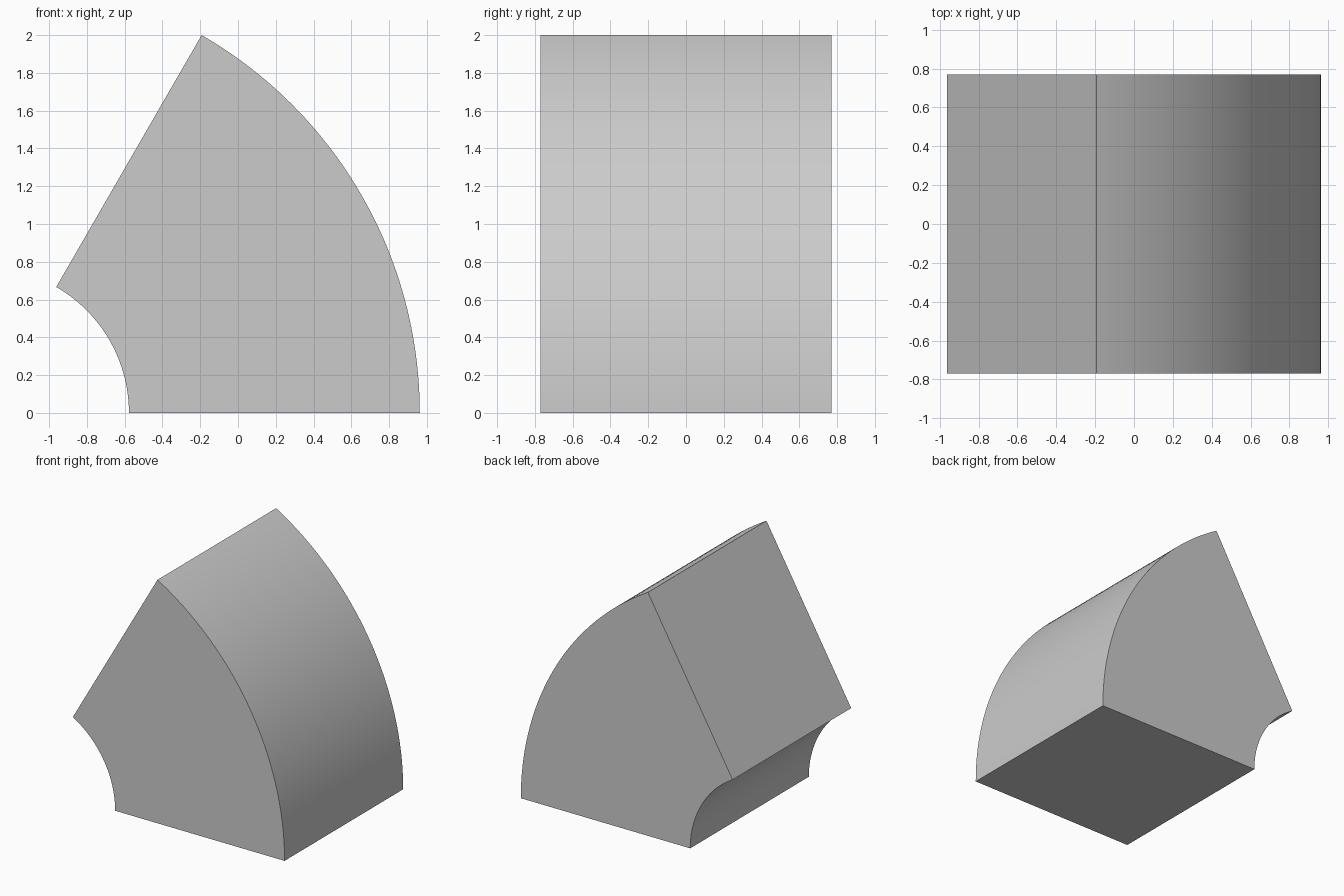
import bpy, bmesh
from math import radians
from mathutils import Vector

if "Cube" in bpy.data.objects:
    bpy.data.objects.remove(bpy.data.objects["Cube"])

OUTER = 2.3094          # outer bend radius (60 degree sweep reaches z = 2)
INNER = OUTER / 3       # inner bend radius
HALF = INNER            # half depth along y
CX = OUTER * -0.5 - INNER * 0.25   # bend axis, centres the part on x
STEPS = 48

bm = bmesh.new()

# Square cross-section lying on the ground
corners = [(INNER, -HALF), (OUTER, -HALF), (OUTER, HALF), (INNER, HALF)]
base = bm.faces.new([bm.verts.new((CX + x, y, 0)) for x, y in corners])
cap = bmesh.ops.duplicate(bm, geom=[base] + base.edges[:] + base.verts[:])
start = [g for g in cap["geom"] if isinstance(g, bmesh.types.BMFace)]

# Sweep it 60 degrees around the y axis to form the bend
bmesh.ops.spin(bm, geom=start, cent=Vector((CX, 0, 0)), axis=(0, -1, 0),
               angle=radians(60), steps=STEPS)
bmesh.ops.remove_doubles(bm, verts=bm.verts, dist=1e-5)

# Remove internal leftovers and orient the faces outward
inside = [f for f in bm.faces if any(len(e.link_faces) > 2 for e in f.edges)
          and all(len(e.link_faces) > 2 for e in f.edges)]
bmesh.ops.delete(bm, geom=inside, context='FACES_ONLY')
bm.faces.ensure_lookup_table()
if not any(abs(f.calc_center_median().z) < 1e-5 for f in bm.faces):
    ring = [v for v in bm.verts if abs(v.co.z) < 1e-5]
    bmesh.ops.contextual_create(bm, geom=ring)

# Merge the planar sides into single flat faces
bmesh.ops.dissolve_limit(bm, angle_limit=radians(0.1), verts=bm.verts,
                         edges=bm.edges)
bmesh.ops.recalc_face_normals(bm, faces=bm.faces)

mesh = bpy.data.meshes.new("curved_bend_block")
bm.to_mesh(mesh)
bm.free()
block = bpy.data.objects.new("curved_bend_block", mesh)
bpy.context.collection.objects.link(block)

# Smooth curved walls, sharp edges
bpy.context.view_layer.objects.active = block
block.select_set(True)
bpy.ops.object.shade_smooth_by_angle(angle=radians(30))
